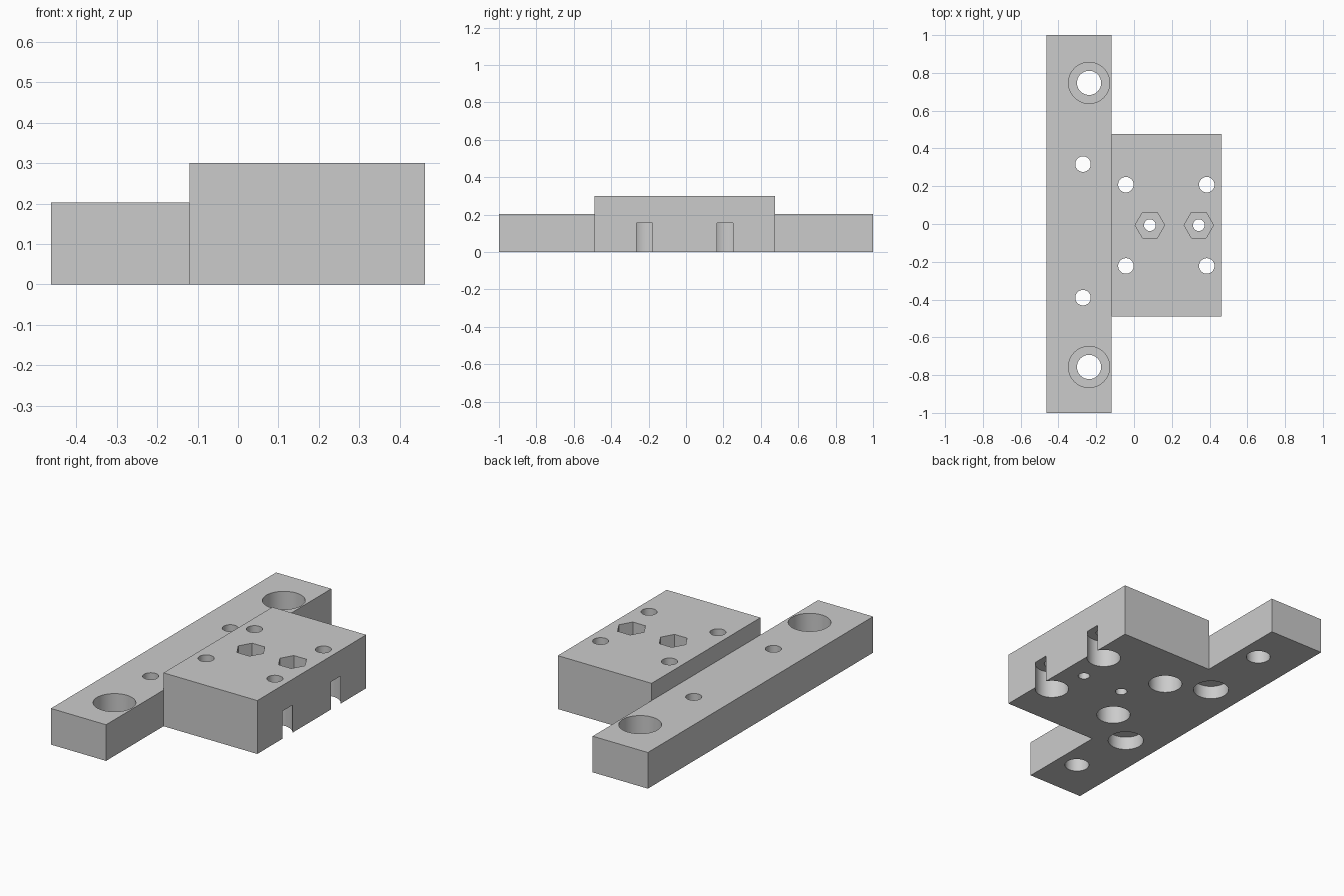
import bpy, math

default = bpy.data.objects.get("Cube")
if default:
    bpy.data.objects.remove(default, do_unlink=True)

# Single plain grey finish
grey = bpy.data.materials.new("matte_grey")
grey.use_nodes = True
colour = (0.6, 0.6, 0.6, 1)
grey.diffuse_color = colour
grey.node_tree.nodes["Principled BSDF"].inputs["Base Color"].default_value = colour


def box(name, low, high):
    centre = [(a + b) / 2 for a, b in zip(low, high)]
    bpy.ops.mesh.primitive_cube_add(size=1, location=centre)
    obj = bpy.context.object
    obj.name = name
    obj.scale = [b - a for a, b in zip(low, high)]
    bpy.ops.object.transform_apply(location=True, rotation=False, scale=True)
    obj.data.materials.append(grey)
    return obj


def drill(x, y, radius, bottom, top, sides=48):
    bpy.ops.mesh.primitive_cylinder_add(
        vertices=sides, radius=radius, depth=top - bottom,
        location=(x, y, (bottom + top) / 2),
        rotation=(0, 0, math.pi / 2 if sides == 6 else 0))
    obj = bpy.context.object
    obj.data.materials.append(grey)
    return obj


def join(name, parts):
    bpy.ops.object.select_all(action="DESELECT")
    for part in parts:
        part.select_set(True)
    bpy.context.view_layer.objects.active = parts[0]
    bpy.ops.object.join()
    parts[0].name = name
    parts[0].hide_render = True
    return parts[0]


def combine(target, tool, operation):
    mod = target.modifiers.new(tool.name, "BOOLEAN")
    mod.operation = operation
    mod.solver = "EXACT"
    mod.object = tool
    bpy.context.view_layer.objects.active = target
    bpy.ops.object.modifier_apply(modifier=mod.name)
    bpy.data.objects.remove(tool, do_unlink=True)


# Long mounting bar with the taller block on its side
plate = box("mounting_bracket", (-0.463, -1, 0), (-0.12, 1, 0.203))
block = box("raised_block", (-0.12, -0.49, 0), (0.463, 0.477, 0.3))
combine(plate, block, "UNION")

end_bolts = [(-0.238, y) for y in (0.747, -0.757)]
bar_screws = [(-0.27, y) for y in (0.317, -0.39)]
block_screws = [(x, y) for x in (-0.043, 0.385) for y in (0.208, -0.222)]
hex_nuts = [(x, -0.006) for x in (0.084, 0.343)]

# Holes that run right through
through = []
for spots, radius in ((end_bolts, 0.064), (bar_screws, 0.041),
                      (block_screws, 0.041), (hex_nuts, 0.031)):
    through += [drill(x, y, radius, -0.1, 0.4) for x, y in spots]
combine(plate, join("through_holes", through), "DIFFERENCE")

# Wider recesses from above and below, and the hexagonal nut pockets
recesses = [drill(x, y, 0.109, 0.1, 0.4) for x, y in end_bolts]
recesses += [drill(x, y, 0.094, -0.1, 0.075) for x, y in bar_screws]
recesses += [drill(x, y, 0.089, -0.1, 0.155) for x, y in block_screws]
recesses += [drill(x, y, 0.078, 0.15, 0.4, 6) for x, y in hex_nuts]
combine(plate, join("recesses", recesses), "DIFFERENCE")

# Smooth hole walls, crisp edges
bpy.ops.object.select_all(action="DESELECT")
plate.select_set(True)
bpy.context.view_layer.objects.active = plate
bpy.ops.object.shade_smooth_by_angle(angle=math.radians(30))
